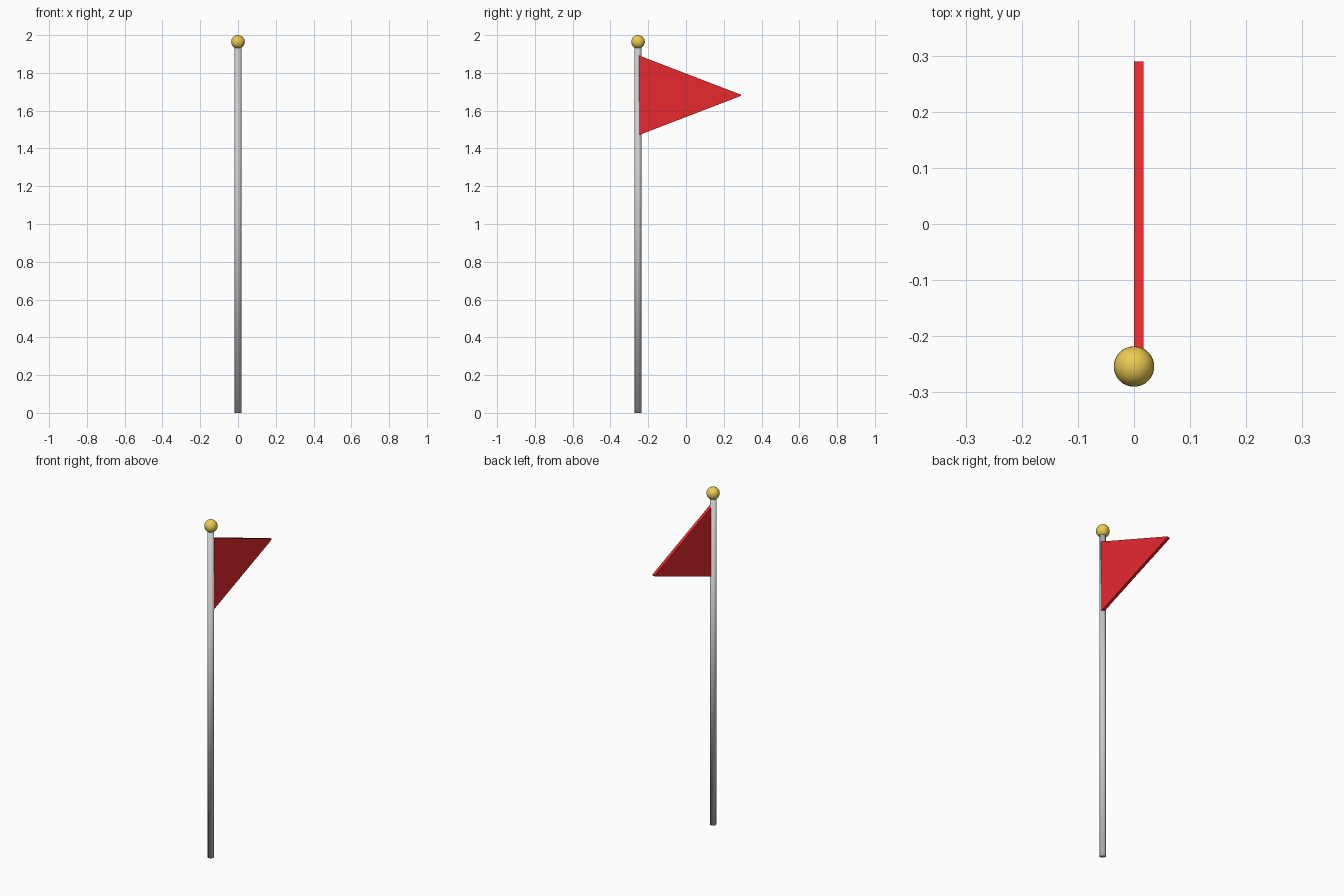
import bpy, bmesh

if "Cube" in bpy.data.objects:
    bpy.data.objects.remove(bpy.data.objects["Cube"])

POLE_Y = -0.254


def paint(obj, name, color):
    mat = bpy.data.materials.new(name)
    mat.diffuse_color = color
    mat.use_nodes = True
    mat.node_tree.nodes["Principled BSDF"].inputs["Base Color"].default_value = mat.diffuse_color
    obj.data.materials.append(mat)


# Pole, smooth all over including the cap edges
bpy.ops.mesh.primitive_cylinder_add(vertices=24, radius=0.018, depth=1.94,
                                    location=(0, POLE_Y, 0.97))
pole = bpy.context.object
pole.name = "pole"
bpy.ops.object.shade_smooth()

# Ball on top of the pole
bpy.ops.mesh.primitive_uv_sphere_add(segments=32, ring_count=16, radius=0.036,
                                     location=(0, POLE_Y, 1.964))
ball = bpy.context.object
ball.name = "finial_ball"
bpy.ops.object.shade_smooth()
paint(ball, "gold", (0.83, 0.6, 0.08, 1))

# Triangular pennant with a slightly blunt tip, to one side of the pole axis
bm = bmesh.new()
profile = [(POLE_Y, 1.469), (0.29, 1.678), (0.29, 1.685), (POLE_Y, 1.894)]
face = bm.faces.new([bm.verts.new((0, y, z)) for y, z in profile])
ext = bmesh.ops.extrude_face_region(bm, geom=[face])
bmesh.ops.translate(bm, vec=(0.017, 0, 0),
                    verts=[v for v in ext["geom"] if isinstance(v, bmesh.types.BMVert)])
bmesh.ops.recalc_face_normals(bm, faces=bm.faces)
mesh = bpy.data.meshes.new("pennant")
bm.to_mesh(mesh)
bm.free()
pennant = bpy.data.objects.new("pennant", mesh)
bpy.context.collection.objects.link(pennant)
paint(pennant, "red", (0.8, 0.022, 0.028, 1))
